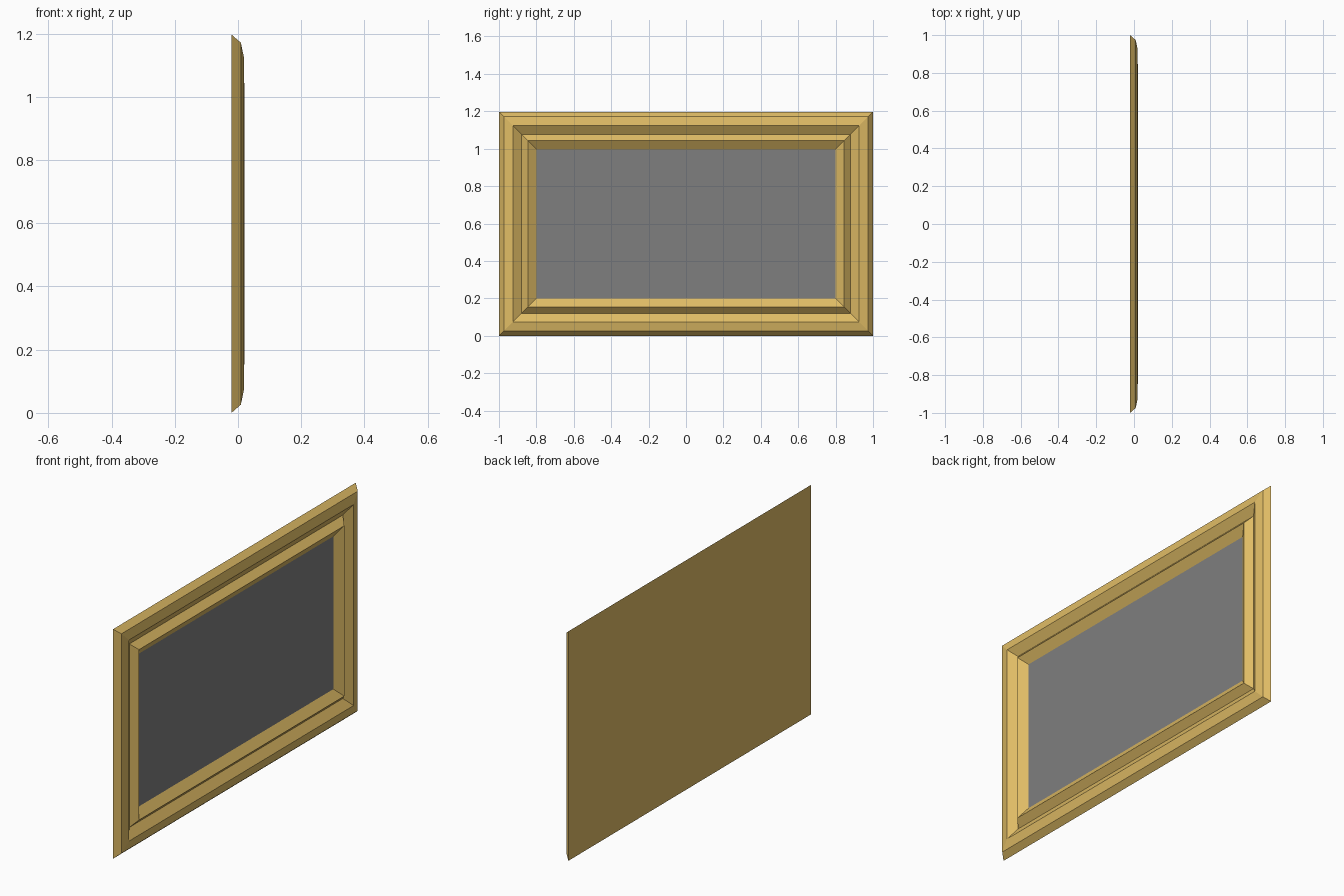
import bpy
import bmesh

if "Cube" in bpy.data.objects:
    bpy.data.objects.remove(bpy.data.objects["Cube"])

HALF_W, HEIGHT = 1.0, 1.197
MID_Z = HEIGHT / 2

# Moulding cross-section: (inset from the outer edge, depth along x)
PROFILE = [(0.0, -0.021), (0.026, 0.009), (0.074, 0.019),
           (0.12, -0.011), (0.154, 0.021), (0.2, -0.01)]


def material(name, color):
    mat = bpy.data.materials.new(name)
    mat.diffuse_color = (*color, 1.0)
    mat.use_nodes = True
    mat.node_tree.nodes["Principled BSDF"].inputs["Base Color"].default_value = mat.diffuse_color
    return mat


def rectangle(bm, inset, x):
    w, h = HALF_W - inset, MID_Z - inset
    return [bm.verts.new((x, sy * w, MID_Z + sz * h))
            for sy, sz in ((-1, -1), (1, -1), (1, 1), (-1, 1))]


def finish(bm, name, mat):
    mesh = bpy.data.meshes.new(name)
    bm.to_mesh(mesh)
    bm.free()
    mesh.materials.append(mat)
    obj = bpy.data.objects.new(name, mesh)
    bpy.context.collection.objects.link(obj)
    return obj


gold = material("gold", (0.74, 0.50, 0.13))
grey = material("grey", (0.21, 0.21, 0.21))

# Mitred frame moulding, closed by a flat back
bm = bmesh.new()
loops = [rectangle(bm, inset, x) for inset, x in PROFILE]
for outer, inner in zip(loops, loops[1:]):
    for i in range(4):
        j = (i + 1) % 4
        bm.faces.new((outer[i], outer[j], inner[j], inner[i]))
bm.faces.new(loops[0][::-1])
finish(bm, "picture_frame", gold)

# Flat panel inside the frame
bm = bmesh.new()
bm.faces.new(rectangle(bm, *PROFILE[-1]))
finish(bm, "picture_panel", grey)
